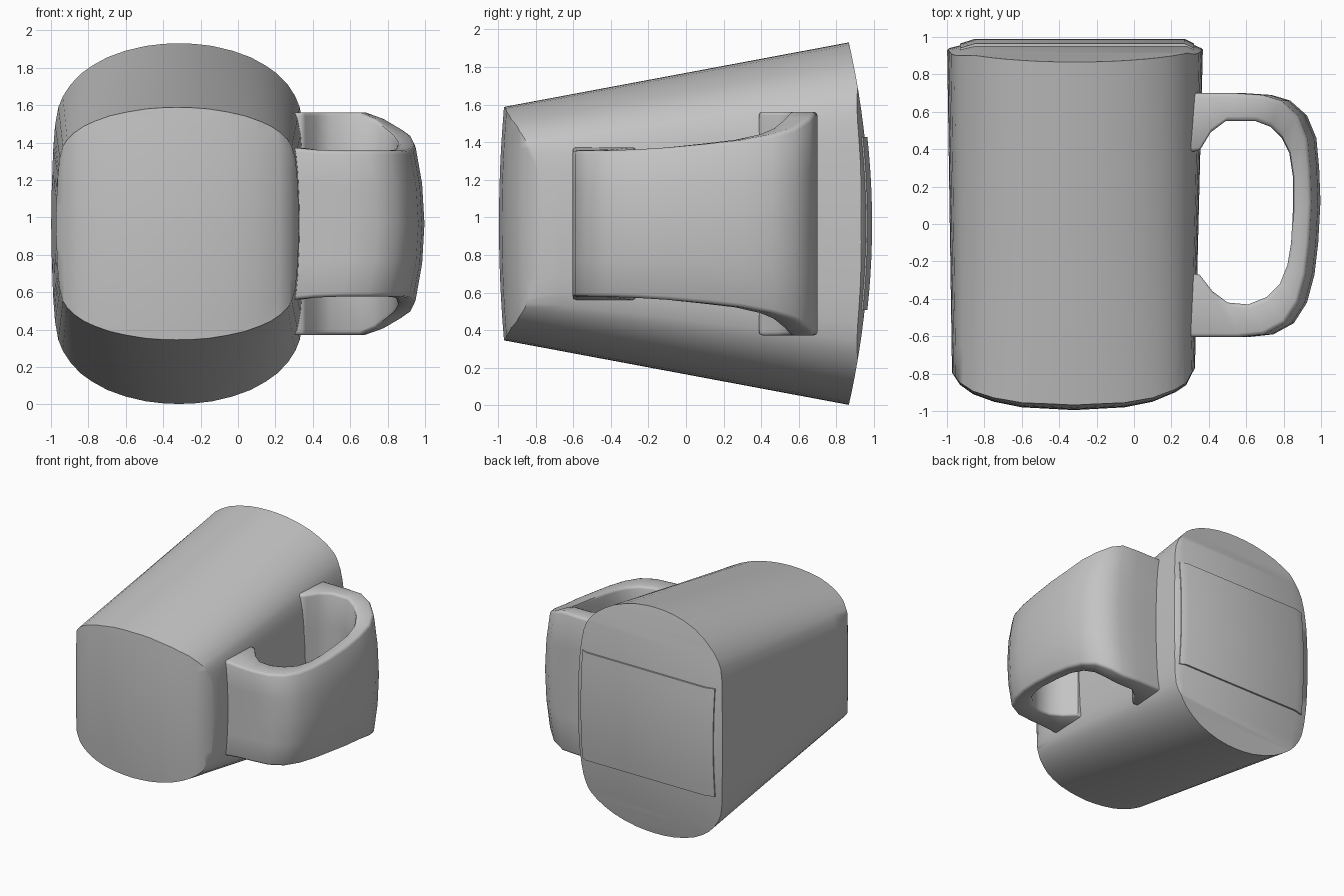
import bpy, bmesh, math

if "Cube" in bpy.data.objects:
    bpy.data.objects.remove(bpy.data.objects["Cube"])

MID = 0.967  # height of the horizontal symmetry plane

grey = bpy.data.materials.new("plain_grey")
grey.use_nodes = True
grey.diffuse_color = (0.55, 0.55, 0.55, 1)
grey.node_tree.nodes["Principled BSDF"].inputs["Base Color"].default_value = grey.diffuse_color


def loft(name, rings):
    """Skin a list of equal-length rings and cap both ends."""
    bm = bmesh.new()
    rows = [[bm.verts.new(p) for p in ring] for ring in rings]
    n = len(rows[0])
    for a, b in zip(rows, rows[1:]):
        for i in range(n):
            j = (i + 1) % n
            bm.faces.new((a[i], a[j], b[j], b[i]))
    bm.faces.new(rows[0])
    bm.faces.new(rows[-1])
    bmesh.ops.recalc_face_normals(bm, faces=bm.faces)
    mesh = bpy.data.meshes.new(name)
    bm.to_mesh(mesh)
    bm.free()
    mesh.materials.append(grey)
    obj = bpy.data.objects.new(name, mesh)
    bpy.context.collection.objects.link(obj)
    return obj


def activate(obj):
    bpy.ops.object.select_all(action="DESELECT")
    obj.select_set(True)
    bpy.context.view_layer.objects.active = obj


def smooth(obj, degrees=35):
    activate(obj)
    bpy.ops.object.shade_smooth_by_angle(angle=math.radians(degrees))


def apply_all(obj):
    activate(obj)
    for mod in list(obj.modifiers):
        bpy.ops.object.modifier_apply(modifier=mod.name)


def domed(x, y, dz):
    """Plan point at height dz, drawn in along y so that both ends bulge."""
    return (x, y * (1 - (0.12 if y > 0 else 0.07) * dz * dz), MID + dz)


# Quarter of the body section: nearly flat side, then an arched top
quarter = [(1, 0), (0.995, 0.2), (0.985, 0.4), (0.97, 0.54), (0.945, 0.64), (0.91, 0.7),
           (0.85, 0.765), (0.77, 0.825), (0.68, 0.872), (0.56, 0.92), (0.42, 0.957),
           (0.26, 0.985), (0.12, 0.997), (0, 1)]
half = quarter + [(-u, v) for u, v in reversed(quarter[:-1])]
section = half + [(u, -v) for u, v in reversed(half[1:-1])]


def body_ring(y):
    """Section that grows taller towards the back."""
    t = (y + 1) / 2
    cx, half_w = -0.325 + 0.01 * t, 0.645 + 0.04 * t
    half_h = 0.615 + 0.374 * t
    return [(cx + half_w * u, y, MID + half_h * v) for u, v in section]


# Body: tapered tube trimmed to a rounded plan with domed ends
body = loft("mug_body", [body_ring(-1.1 + 0.22 * i) for i in range(11)])
plan = [(-1.08, -0.6), (-0.97, -0.8), (-0.93, -0.86), (-0.86, -0.91), (-0.75, -0.95),
        (-0.6, -0.98), (-0.32, -0.995), (-0.05, -0.98), (0.1, -0.95), (0.22, -0.9),
        (0.28, -0.86), (0.31, -0.8), (0.42, -0.6), (0.45, 0.85), (0.36, 0.94),
        (0.28, 0.975), (-0.85, 0.975), (-0.99, 0.94), (-1.08, 0.85)]
layers = [-1.2 + 0.1 * i for i in range(25)]
cutter = loft("plan_cutter", [[domed(x, y, dz) for x, y in plan] for dz in layers])
cutter.hide_render = True
trim = body.modifiers.new("trim", "BOOLEAN")
trim.operation = "INTERSECT"
trim.solver = "EXACT"
trim.object = cutter
apply_all(body)
bpy.data.objects.remove(cutter)
smooth(body)

# Slightly raised band across the middle of the wide end
band_plan = [(-0.93, 0.9), (-0.93, 0.965), (-0.85, 0.99), (0.27, 0.99), (0.32, 0.965), (0.32, 0.9)]
band = loft("end_band", [[domed(x, y, dz) for x, y in band_plan]
                         for dz in [-0.46 + 0.092 * i for i in range(11)]])
smooth(band)

# Handle: stations of outer point, inner point and half height
stations = [
    (0.15, 0.70, 0.15, 0.38, 0.595), (0.36, 0.70, 0.35, 0.39, 0.595),
    (0.44, 0.70, 0.41, 0.49, 0.595), (0.56, 0.70, 0.49, 0.55, 0.595),
    (0.71, 0.69, 0.65, 0.55, 0.595), (0.81, 0.66, 0.73, 0.52, 0.56),
    (0.90, 0.58, 0.79, 0.46, 0.51), (0.95, 0.46, 0.83, 0.38, 0.475),
    (0.965, 0.30, 0.85, 0.25, 0.445), (0.972, 0.12, 0.85, 0.08, 0.425),
    (0.96, -0.10, 0.84, -0.10, 0.405), (0.94, -0.27, 0.82, -0.22, 0.395),
    (0.90, -0.42, 0.78, -0.32, 0.39), (0.83, -0.53, 0.71, -0.39, 0.39),
    (0.72, -0.59, 0.61, -0.43, 0.39), (0.58, -0.605, 0.50, -0.42, 0.39),
    (0.44, -0.605, 0.42, -0.36, 0.395), (0.34, -0.605, 0.35, -0.27, 0.405),
    (0.15, -0.605, 0.15, -0.25, 0.41)]
steps = (-1, -0.5, 0, 0.5, 1)


def handle_ring(ox, oy, ix, iy, tall):
    """Flat strap section whose outer face bulges a little."""
    outer = [(ox + 0.025 * (1 - 2 * s * s), oy, MID + tall * s) for s in steps]
    inner = [(ix, iy, MID + tall * s) for s in reversed(steps)]
    return outer + inner


handle = loft("mug_handle", [handle_ring(*s) for s in stations])
bevel = handle.modifiers.new("soft_edges", "BEVEL")
bevel.width = 0.02
bevel.segments = 2
bevel.limit_method = "ANGLE"
bevel.angle_limit = math.radians(50)
apply_all(handle)
smooth(handle, 45)
